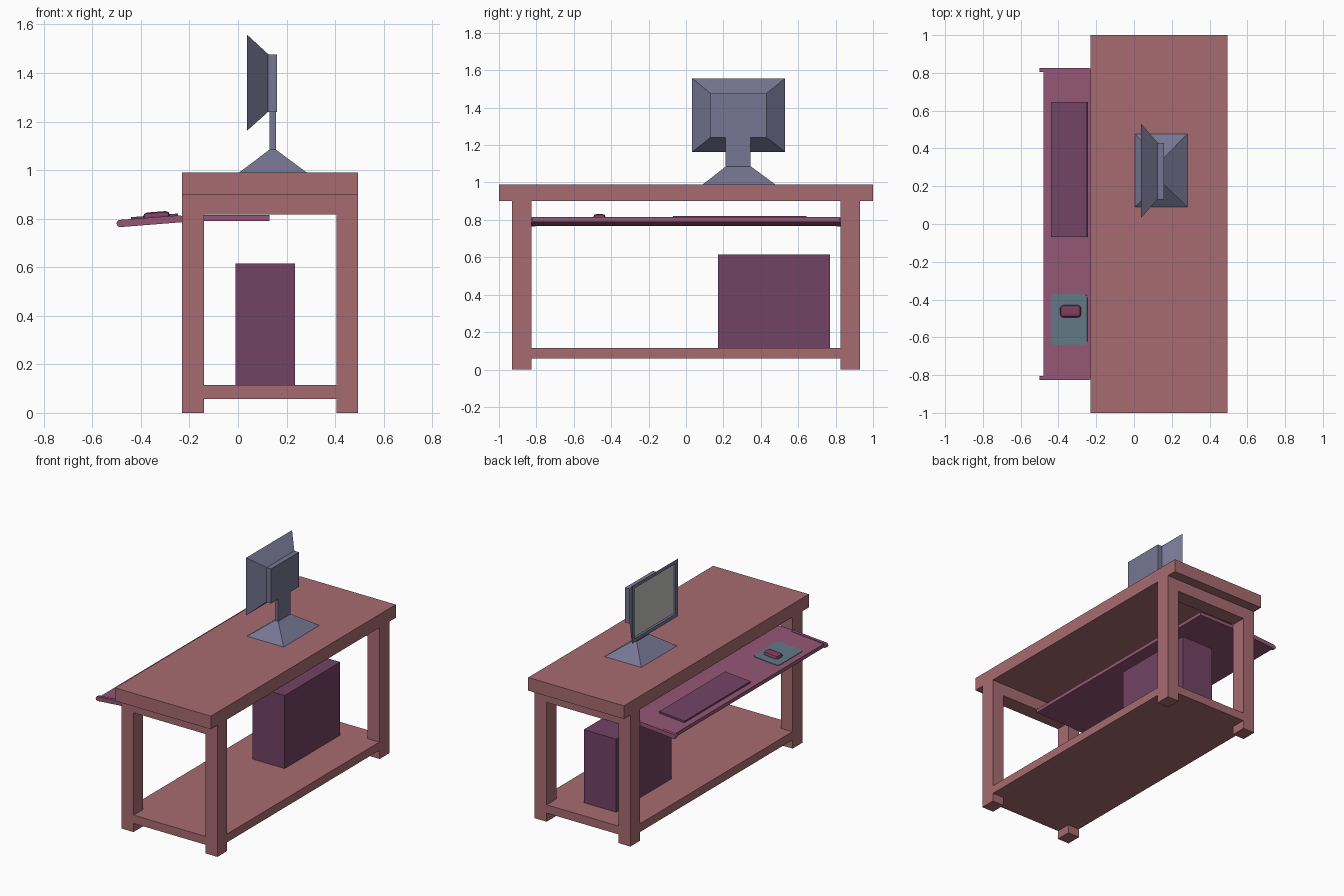
import bpy, bmesh, math
from mathutils import Vector, Matrix

if "Cube" in bpy.data.objects:
    bpy.data.objects.remove(bpy.data.objects["Cube"], do_unlink=True)


def material(name, r, g, b):
    """Flat material from 0-255 display values."""
    lin = [((c / 255 + 0.055) / 1.055) ** 2.4 for c in (r, g, b)] + [1]
    m = bpy.data.materials.new(name)
    m.use_nodes = True
    m.diffuse_color = lin
    m.node_tree.nodes["Principled BSDF"].inputs["Base Color"].default_value = lin
    return m


WOOD = material("desk red brown", 167, 107, 112)
TRAY = material("tray plum pink", 147, 86, 117)
CASE = material("case purple", 114, 67, 101)
GREY = material("monitor blue grey", 118, 118, 147)
SCREEN = material("screen light grey", 195, 195, 190)
PAD = material("pad teal", 97, 120, 133)
MOUSE = material("mouse plum", 128, 62, 94)


def finish(name, bm, *mats):
    bmesh.ops.recalc_face_normals(bm, faces=bm.faces)
    me = bpy.data.meshes.new(name)
    bm.to_mesh(me)
    bm.free()
    for m in mats:
        me.materials.append(m)
    ob = bpy.data.objects.new(name, me)
    bpy.context.collection.objects.link(ob)
    return ob


def box_bm(x, y, z):
    bm = bmesh.new()
    bmesh.ops.create_cube(bm, size=1)
    size = Vector((x[1] - x[0], y[1] - y[0], z[1] - z[0]))
    mid = Vector((x[1] + x[0], y[1] + y[0], z[1] + z[0])) / 2
    bmesh.ops.scale(bm, vec=size, verts=bm.verts)
    bmesh.ops.translate(bm, vec=mid, verts=bm.verts)
    return bm


def box(name, x, y, z, mat):
    return finish(name, box_bm(x, y, z), mat)


def extrude_y(name, profile, y0, y1, mat):
    """Sweep an (x, z) profile along y."""
    bm = bmesh.new()
    face = bm.faces.new([bm.verts.new((x, y0, z)) for x, z in profile])
    new = bmesh.ops.extrude_face_region(bm, geom=[face])["geom"]
    verts = [v for v in new if isinstance(v, bmesh.types.BMVert)]
    bmesh.ops.translate(bm, vec=(0, y1 - y0, 0), verts=verts)
    return finish(name, bm, mat)


# Desk frame
box("desk_top", (-0.23, 0.495), (-1, 1), (0.90, 0.99), WOOD)
box("lower_shelf", (-0.228, 0.493), (-0.928, 0.928), (0.058, 0.115), WOOD)
for end, ys in (("front", (-0.93, -0.825)), ("back", (0.825, 0.93))):
    box(end + "_right_leg", (-0.23, -0.14), ys, (0, 0.90), WOOD)
    box(end + "_left_leg", (0.405, 0.495), ys, (0, 0.90), WOOD)
    box(end + "_apron", (-0.14, 0.405), ys, (0.817, 0.90), WOOD)

# Sliding tray: flat at the back, drooping towards the user
SLOPE = 0.077
BEND = -0.17


def tray_top(x):
    return 0.815 + SLOPE * min(0, x - BEND)


def slab(x0, x1, rise, drop):
    xs = (x0, BEND, x1)
    return ([(x, tray_top(x) + rise) for x in xs]
            + [(x, tray_top(x) - drop) for x in reversed(xs)])


extrude_y("keyboard_tray", slab(-0.48, 0.13, 0, 0.025), -0.822, 0.822, TRAY)

# Side rails with rounded noses
cx, r = -0.485, 0.015
cz = tray_top(cx) - 0.0105
nose = [(cx + r * math.cos(a), cz + r * math.sin(a))
        for a in [math.radians(270 - 22.5 * i) for i in range(9)]]
rail = nose + [(-0.235, tray_top(-0.235) + 0.004), (-0.235, tray_top(-0.235) - 0.025)]
for side, y in (("front", -0.825), ("back", 0.805)):
    extrude_y(side + "_tray_rail", rail, y, y + 0.02, TRAY)


def on_tray(name, x, y, height, mat, bevel=0, segments=1, vertical=False):
    """Box lying on the sloping part of the tray."""
    mx, my = sum(x) / 2, sum(y) / 2
    bm = box_bm((x[0] - mx, x[1] - mx), (y[0] - my, y[1] - my), (0, height))
    if bevel:
        edges = [e for e in bm.edges
                 if (abs(e.verts[0].co.z - e.verts[1].co.z) > 1e-5 if vertical
                     else max(v.co.z for v in e.verts) > height / 2)]
        bmesh.ops.bevel(bm, geom=edges, offset=bevel, segments=segments,
                        profile=0.5, affect='EDGES')
    bmesh.ops.rotate(bm, verts=bm.verts, matrix=Matrix.Rotation(-math.atan(SLOPE), 3, 'Y'))
    ob = finish(name, bm, mat)
    ob.location = (mx, my, tray_top(mx))
    return ob


on_tray("keyboard", (-0.44, -0.247), (-0.07, 0.645), 0.012, CASE)
on_tray("mouse_pad", (-0.44, -0.247), (-0.64, -0.37), 0.004, PAD, 0.02, 3, True)
on_tray("mouse", (-0.39, -0.28), (-0.495, -0.43), 0.026, MOUSE, 0.016, 2)

# Computer case
box("computer_case", (-0.01, 0.235), (0.17, 0.77), (0.115, 0.615), CASE)


def taper(bm, axis, value, scale, about):
    """Scale the face lying at one end of an axis."""
    for v in bm.verts:
        if abs(v.co[axis] - value) < 1e-4:
            for i in range(3):
                if i != axis:
                    v.co[i] = about[i] + (v.co[i] - about[i]) * scale[i]


# Monitor base, neck and rear housing
bm = box_bm((0.005, 0.283), (0.09, 0.477), (0.99, 1.085))
taper(bm, 2, 1.085, (0.09, 0.35, 1), (0.143, 0.2785, 0))
finish("monitor_base", bm, GREY)
box("monitor_neck", (0.13, 0.156), (0.212, 0.346), (1.08, 1.26), GREY)
box("monitor_housing", (0.12, 0.16), (0.13, 0.43), (1.24, 1.477), GREY)

# Tapered panel with a recessed screen facing the tray
bm = box_bm((0.038, 0.125), (0.033, 0.53), (1.163, 1.557))
taper(bm, 0, 0.125, (1, 0.604, 0.6), (0, 0.28, 1.357))
bm.normal_update()
front = min(bm.faces, key=lambda f: f.calc_center_median().x)
bmesh.ops.inset_individual(bm, faces=[front], thickness=0.035)
bmesh.ops.inset_individual(bm, faces=[front], thickness=0.004, depth=-0.012)
front.material_index = 1
finish("monitor_panel", bm, GREY, SCREEN)
